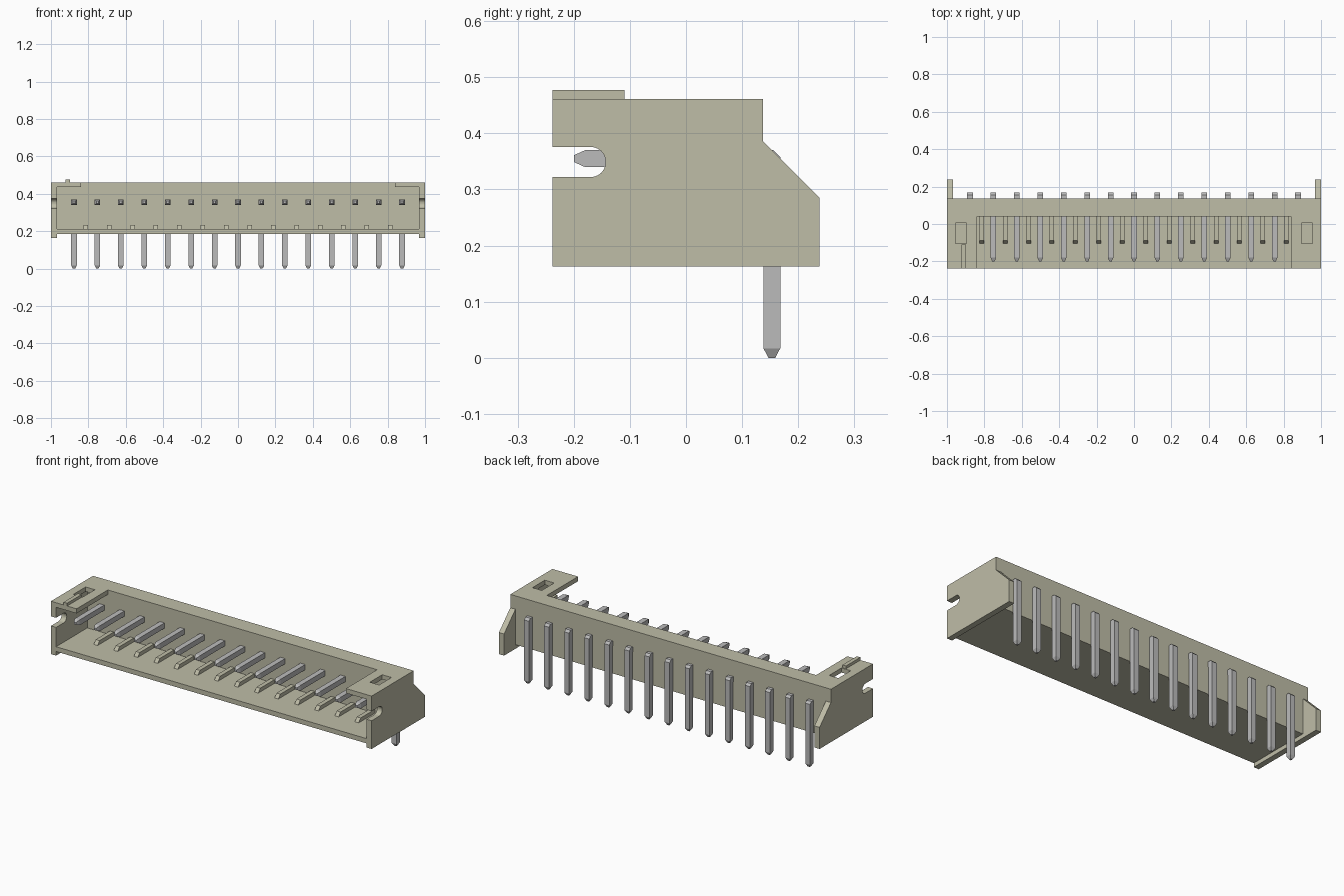
import bpy, bmesh, math
from mathutils import Vector

cube = bpy.data.objects.get("Cube")
if cube:
    bpy.data.objects.remove(cube, do_unlink=True)


def make_material(name, rgb):
    m = bpy.data.materials.new(name)
    m.use_nodes = True
    m.diffuse_color = (*rgb, 1)
    bsdf = m.node_tree.nodes["Principled BSDF"]
    bsdf.inputs["Base Color"].default_value = (*rgb, 1)
    bsdf.inputs["Roughness"].default_value = 0.6
    return m


BEIGE = make_material("beige plastic", (0.52, 0.51, 0.39))
METAL = make_material("grey metal", (0.50, 0.50, 0.50))


def finish(name, bm, mat):
    bmesh.ops.recalc_face_normals(bm, faces=bm.faces)
    me = bpy.data.meshes.new(name)
    bm.to_mesh(me)
    bm.free()
    me.materials.append(mat)
    ob = bpy.data.objects.new(name, me)
    bpy.context.collection.objects.link(ob)
    return ob


def extrude_x(name, profile, x0, x1, mat):
    """Extrude a (y, z) outline from x0 to x1."""
    bm = bmesh.new()
    face = bm.faces.new([bm.verts.new((x0, y, z)) for y, z in profile])
    out = bmesh.ops.extrude_face_region(bm, geom=[face])
    moved = [v for v in out["geom"] if isinstance(v, bmesh.types.BMVert)]
    bmesh.ops.translate(bm, verts=moved, vec=(x1 - x0, 0, 0))
    return finish(name, bm, mat)


def bridge(bm, a, b):
    n = len(a)
    for i in range(n):
        j = (i + 1) % n
        bm.faces.new((a[i], a[j], b[j], b[i]))


def rect(bm, x0, x1, y0, y1, z):
    return [bm.verts.new(p) for p in
            ((x0, y0, z), (x1, y0, z), (x1, y1, z), (x0, y1, z))]


# Main dimensions
FRONT, BACK, INNER = -0.238, 0.137, 0.04
TOP, FLOOR, UNDER, FOOT = 0.461, 0.213, 0.186, 0.163
WALL = 0.968
PITCH = 0.1253

# Floor and back wall as one L-shaped section
extrude_x("floor_and_back_wall",
          [(FRONT, UNDER), (BACK, UNDER), (BACK, TOP), (INNER, TOP),
           (INNER, FLOOR), (FRONT, FLOOR)], -WALL, WALL, BEIGE)

# End walls with a round-ended notch and a chamfered rear foot
r, nz, ny = 0.027, 0.349, -0.170
notch = [(ny + r * math.sin(math.pi * t / 12), nz + r * math.cos(math.pi * t / 12))
         for t in range(13)]
end_outline = ([(FRONT, FOOT), (FRONT, nz - r)] + notch[::-1] +
               [(FRONT, nz + r), (FRONT, TOP), (BACK, TOP), (BACK, 0.386),
                (0.238, 0.285), (0.238, FOOT)])

for side, label in ((1, "left"), (-1, "right")):
    extrude_x(label + "_end_wall", end_outline, side * WALL, side * 1.0, BEIGE)

    # Corner roof plate with a rectangular window
    bm = bmesh.new()
    loops = []
    for z in (0.435, TOP):
        outer = rect(bm, side * 0.84, side * WALL, FRONT, INNER, z)
        inner = rect(bm, side * 0.896, side * 0.954, -0.105, 0.005, z)
        bridge(bm, outer, inner)
        loops.append((outer, inner))
    bridge(bm, loops[0][0], loops[1][0])
    bridge(bm, loops[0][1], loops[1][1])
    finish(label + "_roof_plate", bm, BEIGE)

# Polarity rib on the right roof plate
extrude_x("polarity_rib", [(FRONT, TOP), (-0.11, TOP), (-0.11, 0.477), (FRONT, 0.477)],
          -0.921, -0.899, BEIGE)

# Small ribs on the cavity floor, between the pins
for i in range(14):
    x = (i - 6.5) * PITCH
    extrude_x(f"floor_rib_{i + 1}",
              [(INNER, FLOOR), (INNER, 0.234), (-0.088, 0.234), (-0.105, FLOOR)],
              x - 0.012, x + 0.012, BEIGE)

# Bent square pins: (outer point, inner point, half width) along the path
SECTIONS = [((-0.200, 0.361), (-0.200, 0.349), 0.006),
            ((-0.180, 0.370), (-0.180, 0.340), 0.015),
            ((0.156, 0.370), (0.138, 0.340), 0.015),
            ((0.168, 0.358), (0.138, 0.339), 0.015),
            ((0.168, 0.017), (0.138, 0.017), 0.015),
            ((0.159, 0.000), (0.147, 0.000), 0.006)]
for i in range(15):
    x = (i - 7) * PITCH
    bm = bmesh.new()
    rings = []
    for o, n, w in SECTIONS:
        rings.append([bm.verts.new(Vector(p)) for p in
                      ((x - w, *o), (x + w, *o), (x + w, *n), (x - w, *n))])
    for a, b in zip(rings, rings[1:]):
        bridge(bm, a, b)
    bm.faces.new(rings[0])
    bm.faces.new(rings[-1])
    finish(f"pin_{i + 1}", bm, METAL)
